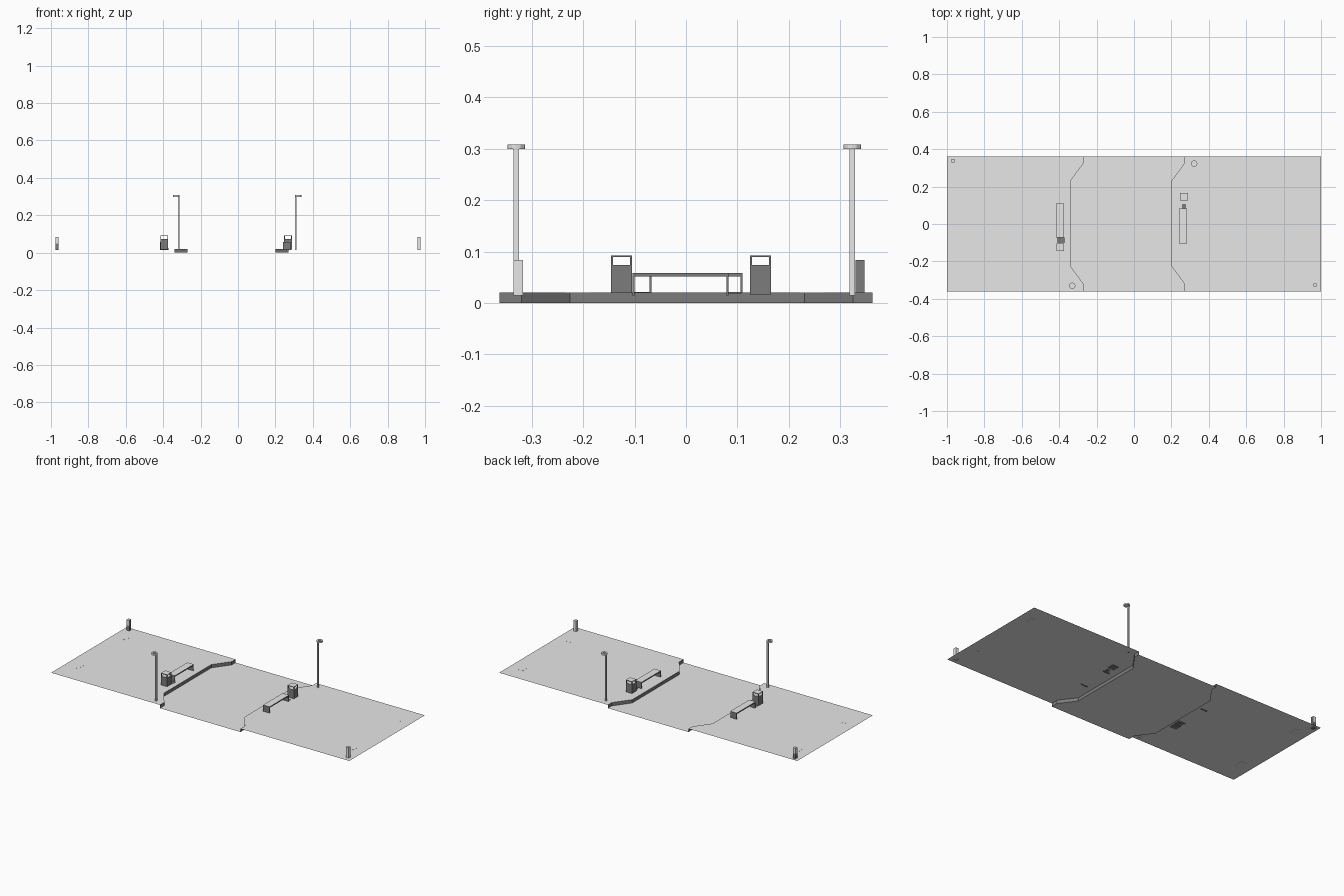
import bpy, bmesh
from mathutils import Matrix

if "Cube" in bpy.data.objects:
    bpy.data.objects.remove(bpy.data.objects["Cube"])


def material(name, v):
    m = bpy.data.materials.new(name)
    m.diffuse_color = (v, v, v, 1)
    m.use_nodes = True
    m.node_tree.nodes["Principled BSDF"].inputs["Base Color"].default_value = m.diffuse_color
    return m


light = material("light grey", 0.8)
dark = material("dark grey", 0.2)

W = 0.362   # half depth of the street
H = 0.02    # pavement height


def finish(name, bm, rule=None):
    """Make the object; faces matching the rule become dark."""
    bm.normal_update()
    if rule:
        for f in bm.faces:
            f.material_index = 1 if rule(f) else 0
    me = bpy.data.meshes.new(name)
    bm.to_mesh(me)
    bm.free()
    ob = bpy.data.objects.new(name, me)
    bpy.context.collection.objects.link(ob)
    me.materials.append(light)
    me.materials.append(dark)
    return ob


def not_top(f):
    return f.normal.z < 0.5


def everything(f):
    return True


def add_box(bm, x0, x1, y0, y1, z0, z1):
    size = Matrix.Diagonal((x1 - x0, y1 - y0, z1 - z0, 1))
    mid = Matrix.Translation(((x0 + x1) / 2, (y0 + y1) / 2, (z0 + z1) / 2))
    bmesh.ops.create_cube(bm, size=1, matrix=mid @ size)


def sheet(name, pts, z):
    bm = bmesh.new()
    f = bm.faces.new([bm.verts.new((x, y, z)) for x, y in pts])
    f.normal_update()
    if f.normal.z < 0:
        f.normal_flip()
    bmesh.ops.triangulate(bm, faces=[f])
    finish(name, bm)


# kerb lines with a parking bay on each side
def kerb_line(outer, inner):
    return [(outer, -W), (outer, -0.32), (inner, -0.225),
            (inner, 0.23), (outer, 0.325), (outer, W)]


left = kerb_line(-0.27, -0.34)
right = kerb_line(0.27, 0.20)

# ground sheets
sheet("road", left + right[::-1], 0)
sheet("left_pavement", left + [(-1, W), (-1, -W)], H)
sheet("right_pavement", right + [(1, W), (1, -W)], H)

# kerb faces, turned towards the road
for name, line, s in (("left_kerb", left, 1), ("right_kerb", right, -1)):
    bm = bmesh.new()
    lo = [bm.verts.new((x, y, 0)) for x, y in line]
    hi = [bm.verts.new((x, y, H)) for x, y in line]
    for i in range(len(line) - 1):
        q = [lo[i], lo[i + 1], hi[i + 1], hi[i]]
        bm.faces.new(q if s > 0 else q[::-1])
    finish(name, bm, everything)


# benches: a slab on two wide plate legs
def bench(name, x0, x1, y0, y1):
    bm = bmesh.new()
    add_box(bm, x0, x1, y0, y1, 0.051, 0.058)
    for y in (y0, y1 - 0.004):
        add_box(bm, x0, x1, y, y + 0.004, 0.015, 0.051)
    finish(name, bm, not_top)


bench("left_bench", -0.417, -0.374, -0.071, 0.110)
bench("right_bench", 0.241, 0.284, -0.104, 0.083)


# litter bins: body, open gap with corner posts, lid
def litter_bin(name, x, y):
    h = 0.0205
    bm = bmesh.new()
    add_box(bm, x - h, x + h, y - h, y + h, 0.016, 0.074)
    for sx in (-1, 1):
        for sy in (-1, 1):
            cx, cy = x + sx * 0.0185, y + sy * 0.0185
            add_box(bm, cx - .002, cx + .002, cy - .002, cy + .002, 0.074, 0.089)
    add_box(bm, x - h, x + h, y - h, y + h, 0.089, 0.092)
    finish(name, bm, not_top)


litter_bin("left_bin", -0.394, -0.125)
litter_bin("right_bin", 0.267, 0.145)

# dark patches set in the paving between bench and bin
for name, x0, x1, y0, y1 in (("left_patch", -0.413, -0.370, -0.101, -0.071),
                             ("right_patch", 0.256, 0.278, 0.083, 0.108)):
    bm = bmesh.new()
    add_box(bm, x0, x1, y0, y1, 0.0185, 0.0215)
    finish(name, bm, everything)


# street lamps: square pole at the road side of a round head with a recess
def lamp(name, hx, px, y):
    bm = bmesh.new()
    add_box(bm, px - 0.004, px + 0.004, y - 0.005, y + 0.005, 0.015, 0.300)
    finish(name + "_pole", bm)
    bm = bmesh.new()
    bmesh.ops.create_cone(bm, cap_ends=True, segments=12, radius1=0.017,
                          radius2=0.017, depth=0.009,
                          matrix=Matrix.Translation((hx, y, 0.3035)))
    bm.normal_update()
    top = [f for f in bm.faces if f.normal.z > 0.9]
    bmesh.ops.inset_region(bm, faces=top, thickness=0.009)
    inner = [v for f in top for v in f.verts]
    low = bmesh.ops.extrude_face_region(bm, geom=top)["geom"]
    bmesh.ops.translate(bm, vec=(0, 0, -0.006),
                        verts=[g for g in low if isinstance(g, bmesh.types.BMVert)])
    bmesh.ops.delete(bm, geom=[f for f in top if f.is_valid], context='FACES_ONLY')
    finish(name + "_head", bm)


lamp("left_lamp", -0.330, -0.318, -0.330)
lamp("right_lamp", 0.322, 0.310, 0.323)

# corner bollards; the left one has dark lower and road-side faces
for name, x, y in (("left_bollard", -0.968, 0.338), ("right_bollard", 0.968, -0.326)):
    bm = bmesh.new()
    s = 0.009
    add_box(bm, x - s, x + s, y - s, y + s, 0.015, 0.050)
    add_box(bm, x - s, x + s, y - s, y + s, 0.050, 0.084)
    bm.normal_update()
    hidden = [f for f in bm.faces
              if abs(f.normal.z) > 0.5 and abs(f.calc_center_median().z - 0.05) < 1e-4]
    bmesh.ops.delete(bm, geom=hidden, context='FACES')
    bmesh.ops.remove_doubles(bm, verts=bm.verts, dist=1e-5)
    if x < 0:
        finish(name, bm, lambda f: f.normal.x > 0.5 or f.calc_center_median().z < 0.05)
    else:
        finish(name, bm)

# small flush cover plates in the pavement
for sx in (-1, 1):
    for y in (-0.21, 0.245):
        bm = bmesh.new()
        x = sx * 0.922
        add_box(bm, x - 0.015, x + 0.015, y - 0.024, y + 0.024, 0.0195, 0.0205)
        finish("cover_plate", bm)
